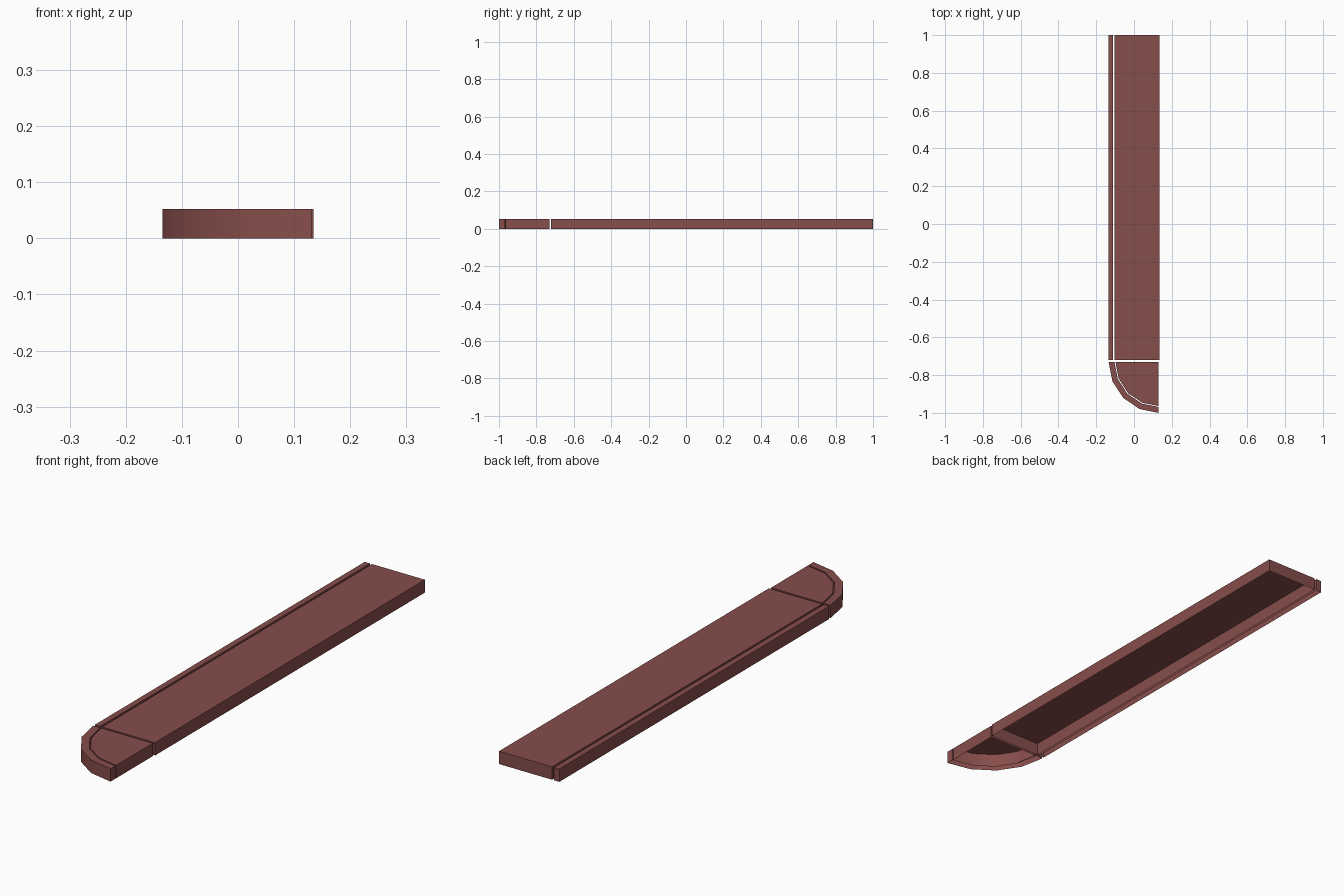
import bpy, bmesh
from math import sin, cos, pi

if "Cube" in bpy.data.objects:
    bpy.data.objects.remove(bpy.data.objects["Cube"])

HEIGHT = 0.052
brick = bpy.data.materials.new("brick_red")
brick.diffuse_color = (0.24, 0.075, 0.07, 1)
brick.use_nodes = True
brick.node_tree.nodes["Principled BSDF"].inputs["Base Color"].default_value = brick.diffuse_color


def hollow_block(name, outline):
    """Raise a counter-clockwise outline into a capped shell, open underneath."""
    bm = bmesh.new()
    low = [bm.verts.new((x, y, 0)) for x, y in outline]
    top = [bm.verts.new((x, y, HEIGHT)) for x, y in outline]
    bm.faces.new(top)
    for i in range(len(low)):
        j = (i + 1) % len(low)
        bm.faces.new((low[i], low[j], top[j], top[i]))
    mesh = bpy.data.meshes.new(name)
    bm.to_mesh(mesh)
    bm.free()
    mesh.materials.append(brick)
    ob = bpy.data.objects.new(name, mesh)
    bpy.context.collection.objects.link(ob)
    bpy.ops.object.select_all(action='DESELECT')
    ob.select_set(True)
    bpy.context.view_layer.objects.active = ob
    bpy.ops.object.shade_smooth_by_angle(angle=pi / 6)


def rectangle(x0, x1, y0, y1):
    return [(x0, y0), (x1, y0), (x1, y1), (x0, y1)]


# Quarter arc about the inside of the corner, from the -x side round to the front
CX, CY = 0.131, -0.73


def arc(inset):
    rx, ry = 0.2655 - inset, 0.27 - inset
    return [(CX - rx * cos(i * pi / 8), CY - ry * sin(i * pi / 8)) for i in range(5)]


# Straight run: wide paving slab and narrow kerb
hollow_block("pavement_slab", rectangle(-0.102, 0.1345, -0.721, 1.0))
hollow_block("straight_kerb", rectangle(-0.1345, -0.1105, -0.721, 1.0))

# Rounded corner: quarter slab and curved kerb
hollow_block("corner_slab", arc(0.036) + [(CX, CY)])
hollow_block("corner_kerb", arc(0.0) + arc(0.031)[::-1])
